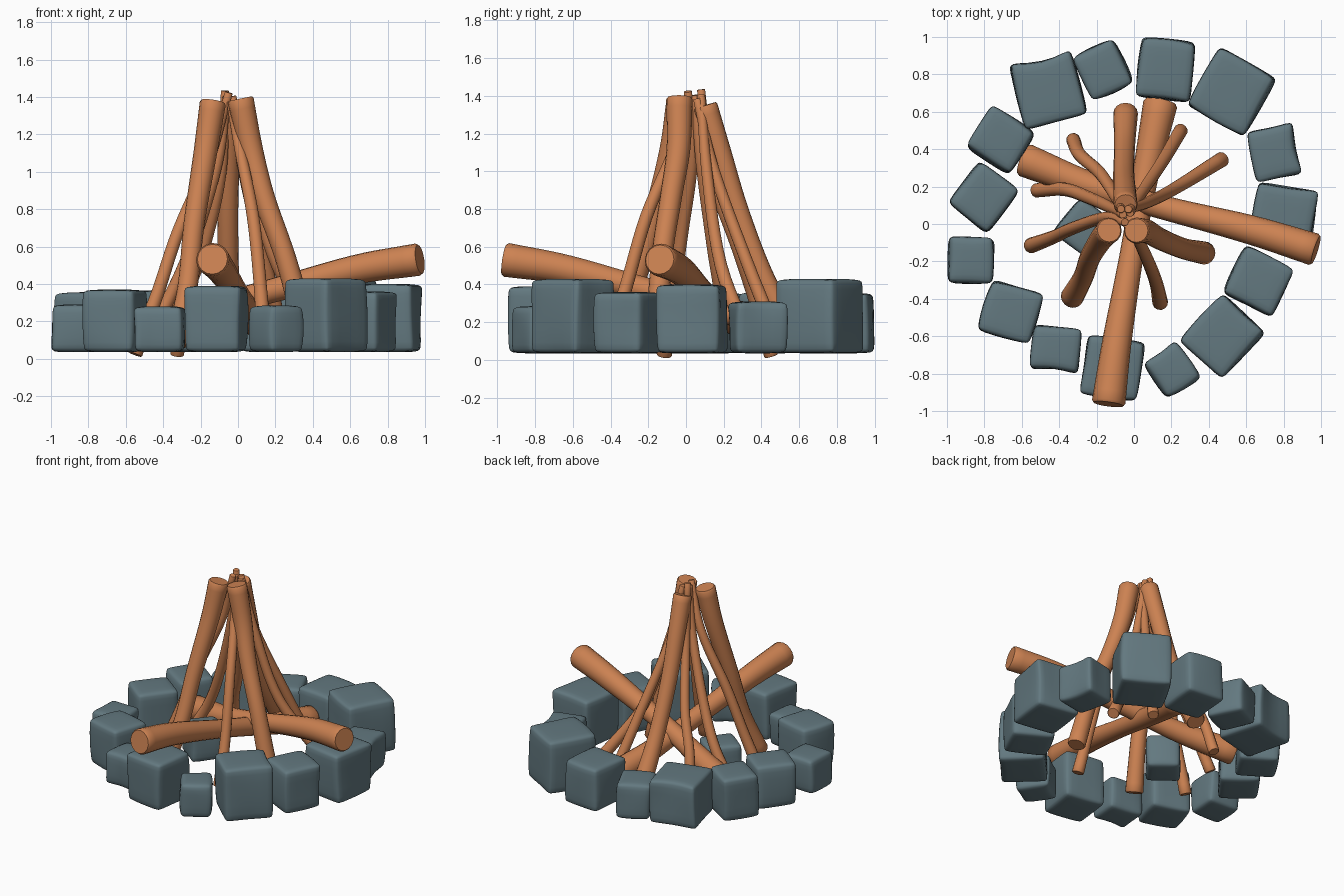
import bpy, bmesh, math, random
from mathutils import Vector, Matrix

random.seed(4)


def material(name, rgb):
    m = bpy.data.materials.new(name)
    m.diffuse_color = (*rgb, 1)
    return m


WOOD = material("warm_wood", (0.61, 0.225, 0.085))
STONE = material("blue_grey_stone", (0.125, 0.19, 0.215))


def add_object(name, bm, mat):
    bmesh.ops.recalc_face_normals(bm, faces=bm.faces[:])
    me = bpy.data.meshes.new(name)
    bm.to_mesh(me)
    bm.free()
    me.materials.append(mat)
    ob = bpy.data.objects.new(name, me)
    bpy.context.collection.objects.link(ob)
    return ob


def stone(name, x, y, sx, sy, rot, top, pinch=0):
    """Lumpy rounded block; pinch dents the middle of its local +y side."""
    bm = bmesh.new()
    bmesh.ops.create_cube(bm, size=1)
    bmesh.ops.subdivide_edges(bm, edges=bm.edges[:], cuts=1, use_grid_fill=True)
    bottom = 0.035
    h = top - bottom
    turn = Matrix.Rotation(math.radians(rot), 3, 'Z')
    for v in bm.verts:
        c = v.co.copy()
        p = Vector((c.x * sx, c.y * sy, c.z * h))
        if abs(c.x) < 0.1 and c.y > 0.1:
            p.y -= pinch
        p.x += random.uniform(-0.01, 0.01)
        p.y += random.uniform(-0.01, 0.01)
        if abs(c.z) < 0.1:
            p.z += random.uniform(-0.02, 0.02)
        v.co = turn @ p + Vector((x, y, bottom + h / 2))
    for f in bm.faces:
        f.smooth = True
    ob = add_object(name, bm, STONE)
    b = ob.modifiers.new("round_edges", 'BEVEL')
    b.width = 0.032
    b.segments = 2
    b.limit_method = 'ANGLE'
    b.angle_limit = math.radians(45)
    s = ob.modifiers.new("soften", 'SUBSURF')
    s.levels = s.render_levels = 1
    return ob


def wood(name, points, sides=16, steps=6):
    """Round timber along a smooth path of (x, y, z, radius) points."""
    P = [Vector(p) for p in points]
    P = [2 * P[0] - P[1]] + P + [2 * P[-1] - P[-2]]
    path = []
    for i in range(1, len(P) - 2):
        a, b, c, d = P[i - 1:i + 3]
        for k in range(steps):
            t = k / steps
            path.append(0.5 * (2 * b + (c - a) * t + (2 * a - 5 * b + 4 * c - d) * t * t
                               + (3 * b - a - 3 * c + d) * t ** 3))
    path.append(P[-2])

    # chamfered ends
    def chamfer(end, inner):
        out = (end.xyz - inner.xyz).normalized() * end.w * 0.15
        return Vector((*(end.xyz + out), end.w * 0.9))
    path = [chamfer(path[0], path[1])] + path + [chamfer(path[-1], path[-2])]

    bm = bmesh.new()
    rings = []
    tangent = (path[1].xyz - path[0].xyz).normalized()
    side = tangent.orthogonal().normalized()
    for i, p in enumerate(path):
        new = (path[min(i + 1, len(path) - 1)].xyz - path[max(i - 1, 0)].xyz).normalized()
        side = tangent.rotation_difference(new) @ side
        tangent = new
        up = tangent.cross(side)
        rings.append([bm.verts.new(p.xyz + p.w * (math.cos(a) * side + math.sin(a) * up))
                      for a in (2 * math.pi * j / sides for j in range(sides))])
    for r, q in zip(rings, rings[1:]):
        for j in range(sides):
            k = (j + 1) % sides
            bm.faces.new((r[j], r[k], q[k], q[j]))
    bm.faces.new(rings[0])
    bm.faces.new(rings[-1])
    ob = add_object(name, bm, WOOD)
    bpy.ops.object.select_all(action='DESELECT')
    ob.select_set(True)
    bpy.context.view_layer.objects.active = ob
    bpy.ops.object.shade_smooth_by_angle(angle=math.radians(40))
    return ob


# Ring of stones: x, y, width, depth, turn, top height, dent
ring = [
    (-0.46, 0.72, 0.35, 0.36, 14, 0.365, 0.03),
    (-0.165, 0.825, 0.25, 0.27, 25, 0.30, 0),
    (0.17, 0.825, 0.30, 0.32, -6, 0.355, 0),
    (0.52, 0.71, 0.36, 0.37, -30, 0.43, 0),
    (0.75, 0.38, 0.28, 0.26, -78, 0.31, 0.02),
    (0.80, 0.03, 0.33, 0.34, -9, 0.40, 0),
    (0.665, -0.305, 0.30, 0.29, -26, 0.36, 0),
    (0.47, -0.60, 0.32, 0.345, -42, 0.43, 0),
    (0.205, -0.78, 0.22, 0.24, 33, 0.285, 0.015),
    (-0.115, -0.77, 0.31, 0.32, -9, 0.39, 0),
    (-0.42, -0.67, 0.26, 0.24, 174, 0.28, 0.02),
    (-0.66, -0.47, 0.30, 0.28, -17, 0.37, 0),
    (-0.87, -0.19, 0.25, 0.25, -1, 0.29, 0),
    (-0.805, 0.14, 0.27, 0.29, -37, 0.355, 0),
    (-0.71, 0.45, 0.28, 0.27, -33, 0.36, 0),
]
for i, s in enumerate(ring):
    stone(f"ring_stone_{i + 1}", *s)
stone("inner_stone", -0.27, -0.02, 0.24, 0.24, -38, 0.28)

# Two logs lying across each other, one end propped on the ring
wood("leaning_log_front", [(-0.135, -0.95, 0.53, 0.09), (-0.09, -0.62, 0.475, 0.078),
                           (-0.01, -0.15, 0.355, 0.064), (0.06, 0.25, 0.25, 0.07),
                           (0.14, 0.64, 0.165, 0.092)])
wood("leaning_log_right", [(0.96, -0.135, 0.53, 0.087), (0.62, -0.03, 0.475, 0.078),
                           (0.15, 0.09, 0.355, 0.064), (-0.22, 0.20, 0.25, 0.072),
                           (-0.58, 0.34, 0.165, 0.09)])

# Three thick poles of the tepee
wood("pole_front_left", [(-0.135, -0.035, 1.365, 0.07), (-0.175, -0.08, 1.10, 0.063),
                         (-0.235, -0.18, 0.72, 0.056), (-0.27, -0.28, 0.38, 0.054),
                         (-0.33, -0.39, 0.085, 0.062)])
wood("pole_front_right", [(0.015, -0.035, 1.38, 0.07), (0.07, -0.04, 1.12, 0.063),
                          (0.14, -0.08, 0.86, 0.058), (0.26, -0.13, 0.52, 0.056),
                          (0.375, -0.155, 0.09, 0.062)])
wood("pole_back", [(-0.045, 0.105, 1.34, 0.064), (-0.05, 0.18, 1.10, 0.06),
                   (-0.055, 0.28, 0.78, 0.056), (-0.05, 0.42, 0.42, 0.056),
                   (-0.045, 0.59, 0.10, 0.066)])

# Thin bent branches between the poles
branches = {
    "branch_back_left": [(-0.07, 0.08, 1.43, 0.022), (-0.09, 0.13, 1.0, 0.03),
                         (-0.18, 0.27, 0.6, 0.033), (-0.29, 0.37, 0.3, 0.035),
                         (-0.325, 0.45, 0.025, 0.038)],
    "branch_left_rear": [(-0.06, 0.05, 1.40, 0.022), (-0.11, 0.08, 1.05, 0.03),
                         (-0.24, 0.14, 0.62, 0.034), (-0.37, 0.185, 0.32, 0.036),
                         (-0.52, 0.18, 0.065, 0.039)],
    "branch_left": [(-0.05, 0.01, 1.42, 0.022), (-0.15, 0.035, 1.08, 0.03),
                    (-0.32, -0.02, 0.68, 0.034), (-0.43, -0.07, 0.35, 0.036),
                    (-0.55, -0.115, 0.03, 0.042)],
    "branch_right_rear": [(-0.03, 0.08, 1.40, 0.022), (0.06, 0.11, 1.0, 0.03),
                          (0.21, 0.185, 0.5, 0.034), (0.47, 0.345, 0.075, 0.042)],
    "branch_back_right": [(-0.02, 0.06, 1.38, 0.022), (0.03, 0.15, 1.0, 0.03),
                          (0.15, 0.33, 0.5, 0.034), (0.25, 0.5, 0.075, 0.038)],
    "branch_front": [(-0.04, 0.0, 1.37, 0.022), (0.01, -0.06, 1.12, 0.03),
                     (0.08, -0.21, 0.76, 0.034), (0.12, -0.32, 0.38, 0.036),
                     (0.14, -0.42, 0.075, 0.042)],
}
for name, pts in branches.items():
    wood(name, pts, sides=12)
